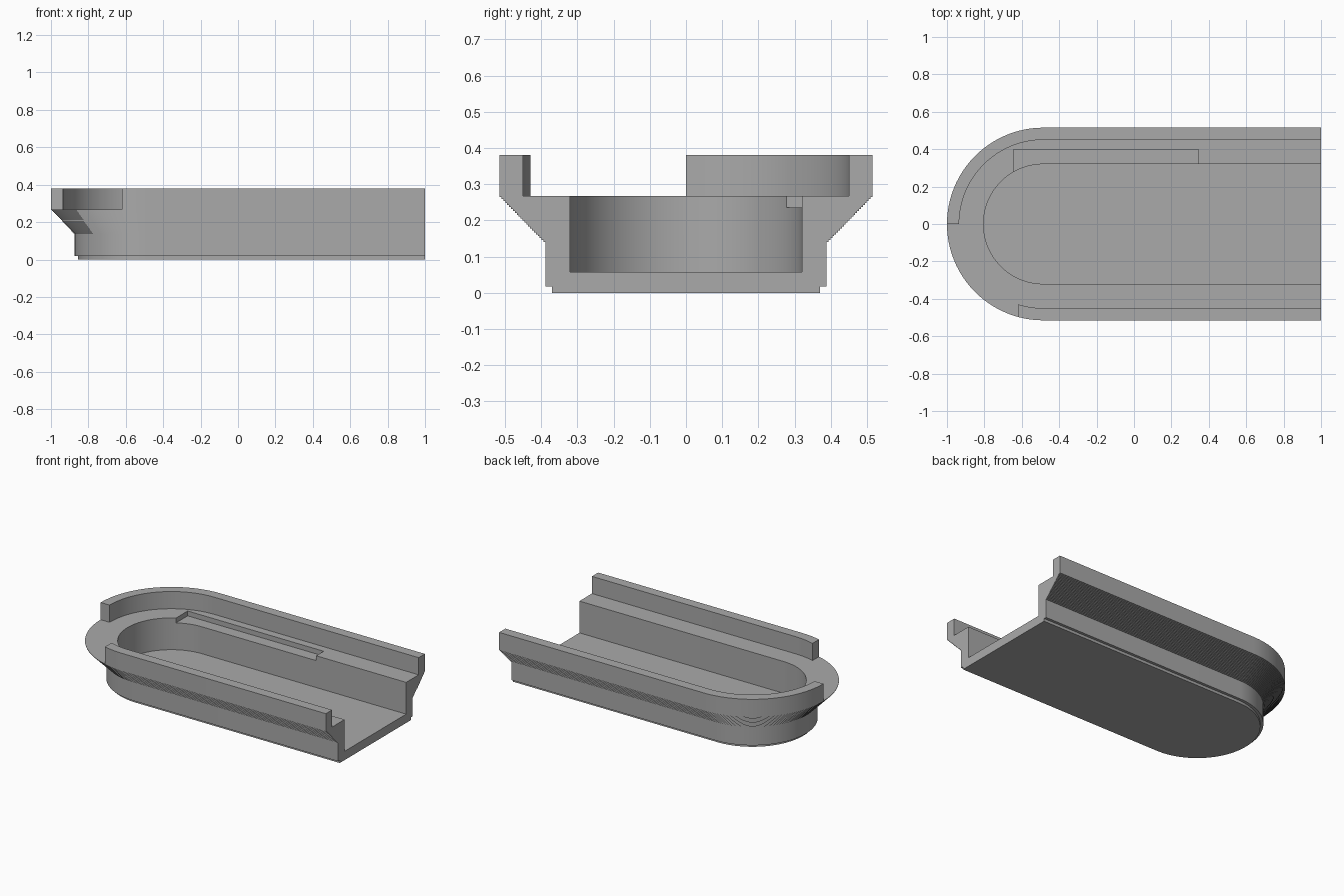
import bpy, bmesh, math
from mathutils import Matrix, Vector

if "Cube" in bpy.data.objects:
    bpy.data.objects.remove(bpy.data.objects["Cube"])

CX, END, SEG = -0.485, 1.0, 64      # centre of the rounded end, open end, arc segments
LEDGE, TOP, FLOOR = 0.267, 0.38, 0.058

grey = bpy.data.materials.new("grey")
grey.diffuse_color = (0.4, 0.4, 0.4, 1)
grey.use_nodes = True
grey.node_tree.nodes["Principled BSDF"].inputs["Base Color"].default_value = grey.diffuse_color


def u_path(r, z):
    """U-shaped line at distance r from the centre line, open towards +x."""
    pts = [(END, -r, z)]
    for i in range(SEG + 1):
        a = -math.pi / 2 - math.pi * i / SEG
        pts.append((CX + r * math.cos(a), r * math.sin(a), z))
    return pts + [(END, r, z)]


# Wall section: foot, side, finely stepped flare, rim, ledge, pocket
section = [(0.37, 0), (0.37, 0.018), (0.388, 0.018)]
STEPS, z0, z1 = 24, 0.14, 0.264
for i in range(STEPS):
    r = 0.388 + (0.515 - 0.388) * i / STEPS
    r2 = 0.388 + (0.515 - 0.388) * (i + 1) / STEPS
    z = z0 + (z1 - z0) * i / (STEPS - 1)
    section += [(r, z), (r2, z)]
section += [(0.515, TOP), (0.45, TOP), (0.45, LEDGE), (0.32, LEDGE), (0.32, FLOOR)]

# Tray: section swept round the U, closed by base, pocket floor and end face
bm = bmesh.new()
rings = [[bm.verts.new(p) for p in u_path(r, z)] for r, z in section]
for a, b in zip(rings, rings[1:]):
    for i in range(len(a) - 1):
        bm.faces.new((a[i], a[i + 1], b[i + 1], b[i]))
bm.faces.new(rings[0])
bm.faces.new(rings[-1])
bm.faces.new([k[0] for k in rings] + [k[-1] for k in reversed(rings)])
bmesh.ops.recalc_face_normals(bm, faces=bm.faces)
mesh = bpy.data.meshes.new("tray")
bm.to_mesh(mesh)
bm.free()
tray = bpy.data.objects.new("tray", mesh)
mesh.materials.append(grey)
bpy.context.collection.objects.link(tray)
bpy.context.view_layer.objects.active = tray
tray.select_set(True)


def cut_box(name, lo, hi):
    """Cut an axis-aligned box out of the tray."""
    lo, hi = Vector(lo), Vector(hi)
    b = bmesh.new()
    bmesh.ops.create_cube(b, size=1, matrix=Matrix.Translation((lo + hi) / 2)
                          @ Matrix.Diagonal((*(hi - lo), 1)))
    me = bpy.data.meshes.new(name)
    b.to_mesh(me)
    b.free()
    me.materials.append(grey)
    cutter = bpy.data.objects.new(name, me)
    cutter.hide_render = True
    bpy.context.collection.objects.link(cutter)
    mod = tray.modifiers.new(name, 'BOOLEAN')
    mod.operation, mod.solver, mod.object = 'DIFFERENCE', 'EXACT', cutter
    bpy.ops.object.modifier_apply(modifier=name)
    bpy.data.objects.remove(cutter)


# Opening in the rim at the rounded end, and shallow notch in the back ledge
cut_box("rim_gap", (-1.2, -0.8, LEDGE), (-0.62, 0, 0.6))
cut_box("ledge_notch", (-0.645, 0.1, 0.235), (0.345, 0.398, 0.3))

bpy.ops.object.shade_smooth_by_angle(angle=math.radians(25))
